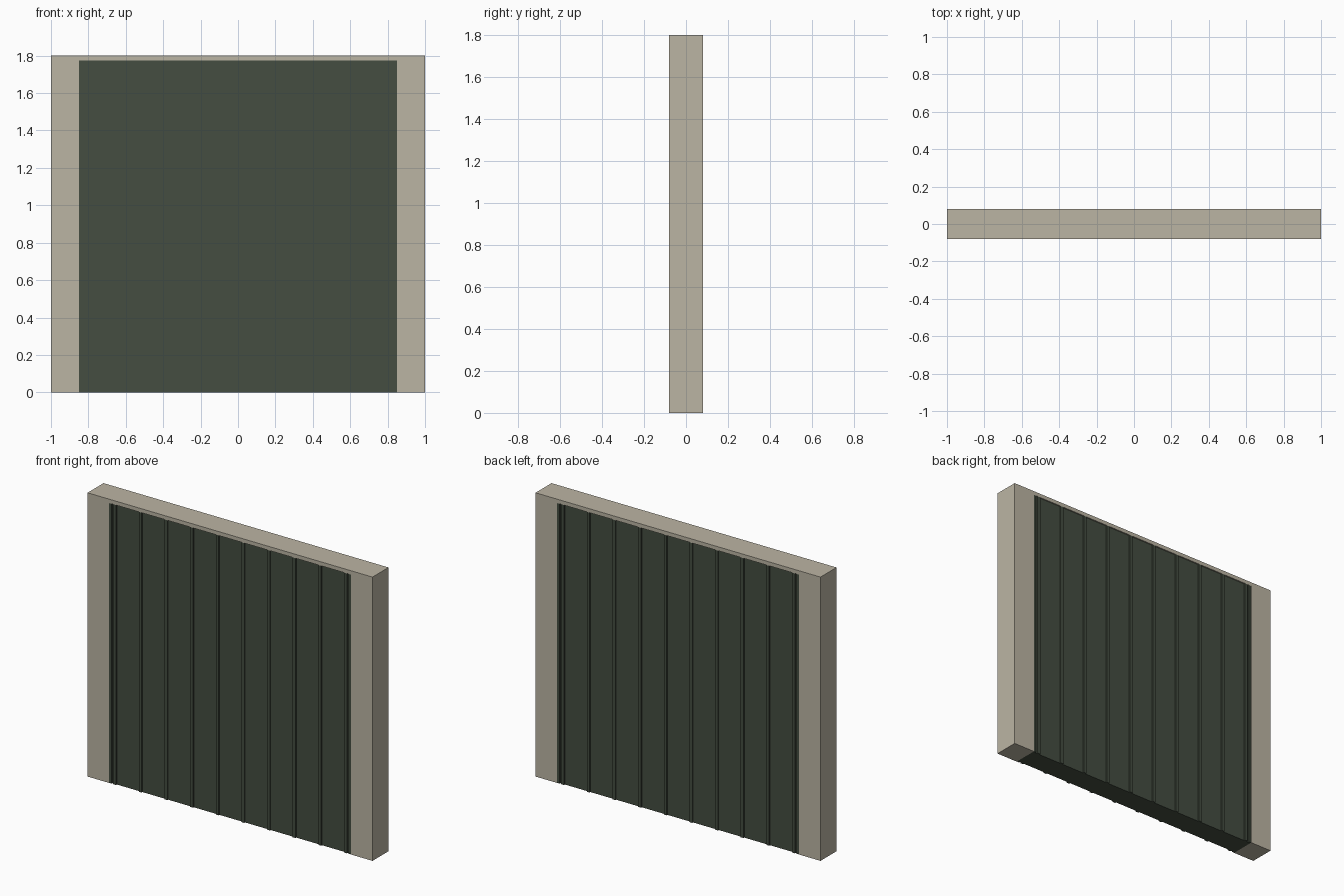
import bpy

if "Cube" in bpy.data.objects:
    bpy.data.objects.remove(bpy.data.objects["Cube"])


def material(name, rgb):
    m = bpy.data.materials.new(name)
    m.diffuse_color = (*rgb, 1)
    m.use_nodes = True
    m.node_tree.nodes["Principled BSDF"].inputs["Base Color"].default_value = m.diffuse_color
    return m


beige = material("warm beige", (0.50, 0.46, 0.37))
green = material("dark green", (0.058, 0.074, 0.052))


def box(name, x0, x1, depth, z0, z1, mat):
    bpy.ops.mesh.primitive_cube_add(size=1, location=((x0 + x1) / 2, 0, (z0 + z1) / 2))
    o = bpy.context.object
    o.name = name
    o.scale = (x1 - x0, depth, z1 - z0)
    bpy.ops.object.transform_apply(location=False, rotation=False, scale=True)
    o.data.materials.append(mat)
    return o


# End posts and cap
TOP = 1.775
box("left_post", -1, -0.85, 0.16, 0, TOP, beige)
box("right_post", 0.85, 1, 0.16, 0, TOP, beige)
box("top_cap", -1, 1, 0.16, TOP, 1.8, beige)

# Sheet infill, slightly recessed on both faces
box("infill_panel", -0.85, 0.85, 0.144, 0, TOP, green)

# Vertical ribs standing proud of the sheet on both faces
for i in range(10):
    x = -0.81 + 0.18 * i
    box("panel_rib", x - 0.01, x + 0.01, 0.16, 0, TOP, green)

# Edge channels beside the posts
for s in (-1, 1):
    x = s * 0.841
    box("edge_channel", x - 0.009, x + 0.009, 0.158, 0, TOP, green)
